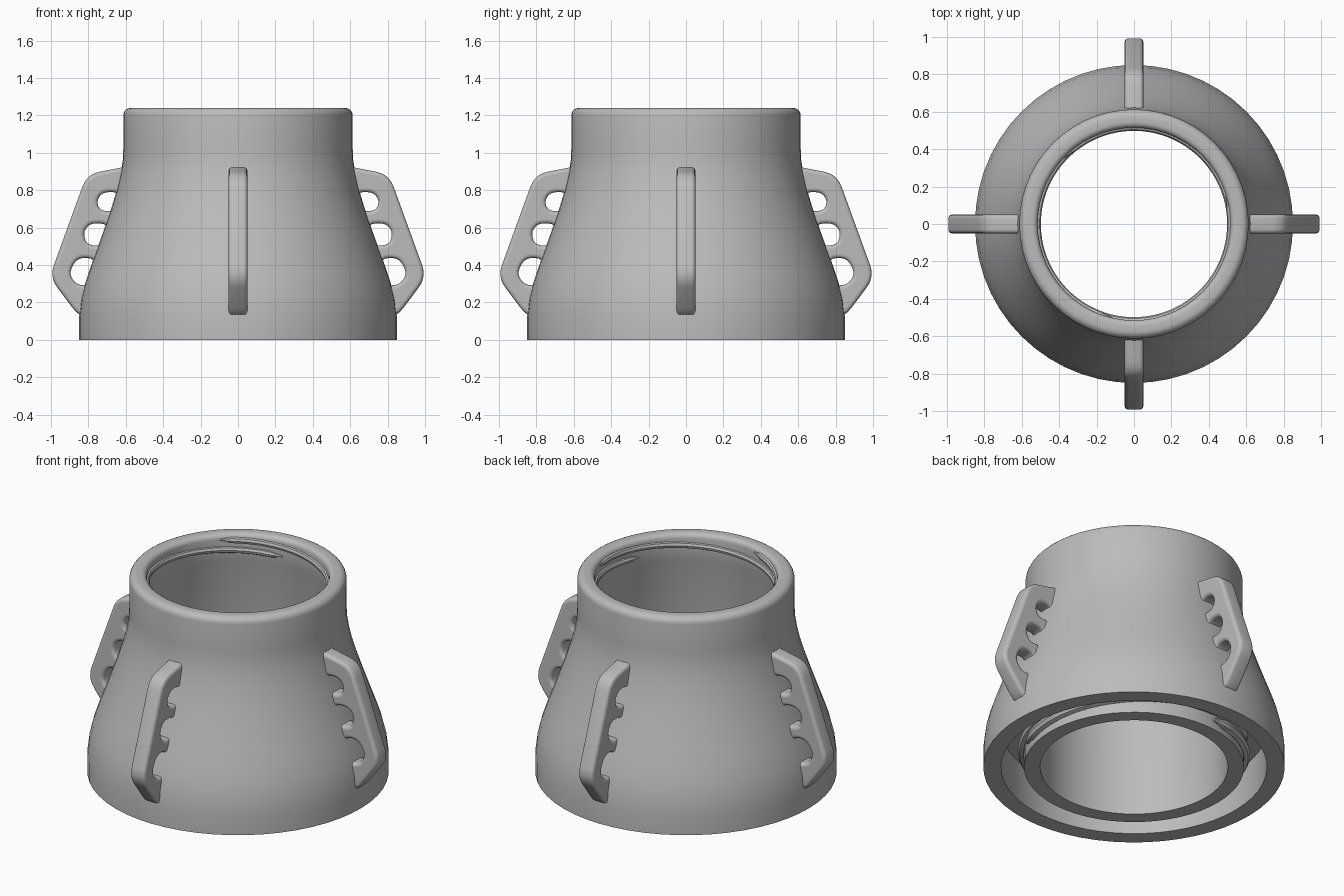
import bpy, bmesh, math
from mathutils import Matrix, Vector

if "Cube" in bpy.data.objects:
    bpy.data.objects.remove(bpy.data.objects["Cube"], do_unlink=True)

gray = bpy.data.materials.new("plain gray")
gray.use_nodes = True
COLOR = (0.5, 0.5, 0.5, 1)
gray.diffuse_color = COLOR
for node in gray.node_tree.nodes:
    if node.type == 'BSDF_PRINCIPLED':
        node.inputs["Base Color"].default_value = COLOR
        node.inputs["Roughness"].default_value = 0.6


def finish(name, mesh, matrix=Matrix()):
    """Link a mesh as a named part with soft shading and sharp corners."""
    mesh.materials.clear()
    mesh.materials.append(gray)
    obj = bpy.data.objects.new(name, mesh)
    bpy.context.scene.collection.objects.link(obj)
    obj.matrix_world = matrix
    bpy.ops.object.select_all(action='DESELECT')
    obj.select_set(True)
    bpy.context.view_layer.objects.active = obj
    bpy.ops.object.shade_smooth_by_angle(angle=math.radians(35))
    return obj


def curve_mesh(curve):
    """Turn curve data into a mesh and drop the helper object."""
    helper = bpy.data.objects.new("helper", curve)
    bpy.context.scene.collection.objects.link(helper)
    bpy.context.view_layer.update()
    graph = bpy.context.evaluated_depsgraph_get()
    mesh = bpy.data.meshes.new_from_object(helper.evaluated_get(graph))
    bpy.data.objects.remove(helper, do_unlink=True)
    return mesh


def rounded(corners, radius, steps=5):
    """Round every corner of a polygon with a short curved arc."""
    points = []
    count = len(corners)
    for i, corner in enumerate(corners):
        c = Vector(corner)
        before, after = Vector(corners[i - 1]), Vector(corners[(i + 1) % count])
        a = c + (before - c).normalized() * min(radius, (before - c).length * 0.45)
        b = c + (after - c).normalized() * min(radius, (after - c).length * 0.45)
        for k in range(steps + 1):
            t = k / steps
            points.append(a * (1 - t) ** 2 + c * 2 * t * (1 - t) + b * t * t)
    return points


def add_spline(curve, points, closed):
    spline = curve.splines.new('POLY')
    spline.points.add(len(points) - 1)
    for target, p in zip(spline.points, points):
        target.co = (p[0], p[1], p[2] if len(p) > 2 else 0, 1)
    spline.use_cyclic_u = closed
    return spline


# Hollow body: outer shell, rounded rim, bore, neck and bottom groove
profile = [(0.85, 0), (0.85, 0.12), (0.838, 0.22), (0.818, 0.3), (0.79, 0.385),
           (0.755, 0.48), (0.716, 0.59), (0.678, 0.7), (0.648, 0.8),
           (0.627, 0.89), (0.616, 0.96), (0.613, 1.03)]
for r, z, size, start in ((0.573, 1.2, 0.04, 0), (0.545, 1.21, 0.03, 90)):
    for k in range(6):
        a = math.radians(start + 18 * k)
        profile.append((r + size * math.cos(a), z + size * math.sin(a)))
profile += [(0.515, 1.08), (0.53, 1.04), (0.53, 0), (0.62, 0), (0.62, 0.25), (0.75, 0.25), (0.75, 0)]

bm = bmesh.new()
verts = [bm.verts.new((r, 0, z)) for r, z in profile]
edges = [bm.edges.new((verts[i - 1], verts[i])) for i in range(len(verts))]
bmesh.ops.spin(bm, geom=verts + edges, cent=(0, 0, 0), axis=(0, 0, 1),
               angle=math.tau, steps=56, use_duplicate=False)
bmesh.ops.remove_doubles(bm, verts=bm.verts, dist=0.0005)
bmesh.ops.recalc_face_normals(bm, faces=bm.faces)
body_mesh = bpy.data.meshes.new("body")
bm.to_mesh(body_mesh)
bm.free()
finish("body", body_mesh)


# Three interleaved thread ridges inside the rim and around the bottom neck
def thread(name, radius, z_top, drop, start, thickness):
    curve = bpy.data.curves.new(name, 'CURVE')
    curve.dimensions = '3D'
    curve.bevel_depth = thickness
    curve.bevel_resolution = 2
    curve.use_fill_caps = True
    steps = 40
    points = []
    for k in range(steps + 1):
        a = math.radians(start - 161 * k / steps)
        points.append((radius * math.cos(a), radius * math.sin(a), z_top - drop * k / steps))
    spline = add_spline(curve, points, False)
    for k, p in enumerate(spline.points):
        p.radius = min(1, 0.3 + 0.35 * min(k, steps - k))
    finish(name, curve_mesh(curve))


for i in range(3):
    thread(f"rim_thread_{i + 1}", 0.518, 1.205, 0.08, 137 + 120 * i, 0.02)
    thread(f"neck_thread_{i + 1}", 0.625, 0.14, 0.08, 137 + 120 * i, 0.03)

# Grip fins: soft-edged plate with three finger holes
outline = [(0.57, 0.93), (0.62, 0.922), (0.808, 0.885), (1.008, 0.335), (0.85, 0.125), (0.79, 0.13)]
holes = [
    [(0.63, 0.79), (0.725, 0.79), (0.757, 0.74), (0.735, 0.688), (0.64, 0.688)],
    [(0.69, 0.62), (0.79, 0.625), (0.828, 0.575), (0.808, 0.505), (0.69, 0.505)],
    [(0.76, 0.435), (0.86, 0.44), (0.905, 0.355), (0.86, 0.29), (0.775, 0.295)],
]
for i, side in enumerate(("left", "back", "right", "front")):
    fin = bpy.data.curves.new("fin", 'CURVE')
    fin.dimensions = '2D'
    fin.fill_mode = 'BOTH'
    fin.extrude = 0.03
    fin.bevel_depth = 0.02
    fin.bevel_resolution = 3
    fin.offset = -0.02
    add_spline(fin, rounded(outline, 0.07), True)
    for hole in holes:
        add_spline(fin, rounded(hole, 0.045), True)
    place = Matrix.Rotation(math.pi / 2 * i, 4, 'Z') @ Matrix.Rotation(math.pi / 2, 4, 'X')
    finish(f"{side}_fin", curve_mesh(fin), place)
